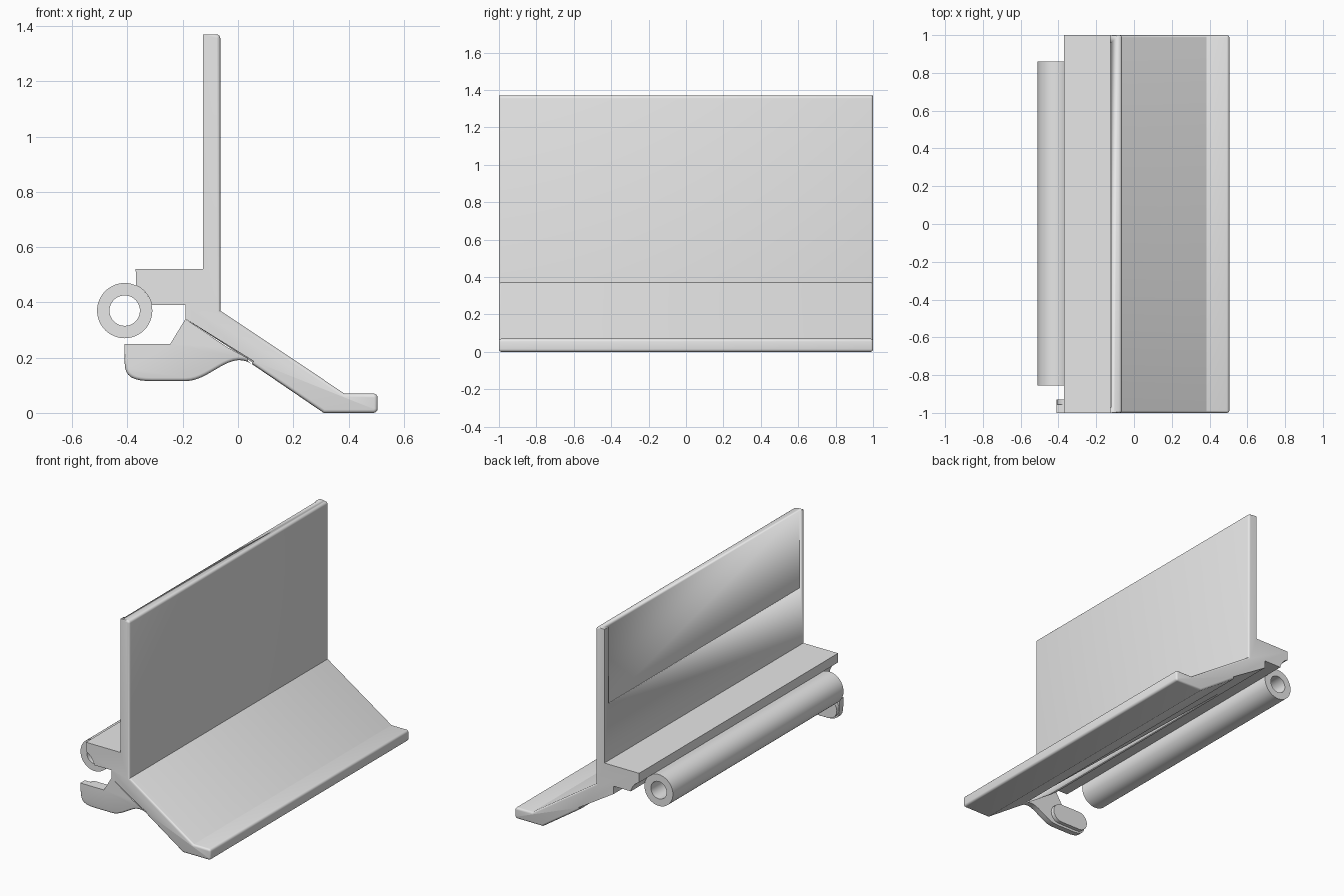
import bpy
import bmesh
import math

cube = bpy.data.objects.get("Cube")
if cube:
    bpy.data.objects.remove(cube)

grey = bpy.data.materials.new("light grey")
grey.use_nodes = True
COLOUR = (0.8, 0.8, 0.8, 1)
grey.diffuse_color = COLOUR
grey.node_tree.nodes["Principled BSDF"].inputs["Base Color"].default_value = COLOUR


def arc(cx, cz, r, a0, a1, n=5):
    """Points on an arc in the xz plane, angles in degrees."""
    out = []
    for i in range(n + 1):
        a = math.radians(a0 + (a1 - a0) * i / n)
        out.append((cx + r * math.cos(a), cz + r * math.sin(a)))
    return out


def curve(p0, p1, p2, p3, n=12):
    """Points on a Bezier curve."""
    out = []
    for i in range(n + 1):
        t = i / n
        w = ((1 - t) ** 3, 3 * t * (1 - t) ** 2, 3 * t * t * (1 - t), t ** 3)
        out.append(tuple(sum(k * p[j] for k, p in zip(w, (p0, p1, p2, p3)))
                         for j in (0, 1)))
    return out


def extrude(name, profile, y0, y1, rounded=(), back=True, radius=0.012):
    """Extrude an xz outline along y; round the end edges of the listed spans."""
    bm = bmesh.new()
    front = [bm.verts.new((x, y0, z)) for x, z in profile]
    rear = [bm.verts.new((x, y1, z)) for x, z in profile]
    n = len(profile)
    bm.faces.new(front)
    bm.faces.new(rear[::-1])
    for i in range(n):
        j = (i + 1) % n
        bm.faces.new((front[i], rear[i], rear[j], front[j]))
    bmesh.ops.recalc_face_normals(bm, faces=bm.faces)
    edges = []
    for i in rounded:
        for ring in ((front, rear) if back else (front,)):
            edges.append(bm.edges.get((ring[i], ring[(i + 1) % n])))
    if edges:
        bmesh.ops.bevel(bm, geom=edges, offset=radius, segments=3,
                        profile=0.5, affect='EDGES')
    return finish(name, bm)


def finish(name, bm):
    mesh = bpy.data.meshes.new(name)
    bm.to_mesh(mesh)
    bm.free()
    mesh.materials.append(grey)
    ob = bpy.data.objects.new(name, mesh)
    bpy.context.collection.objects.link(ob)
    bpy.ops.object.select_all(action='DESELECT')
    ob.select_set(True)
    bpy.context.view_layer.objects.active = ob
    bpy.ops.object.shade_smooth_by_angle(angle=math.radians(32))
    return ob


TUBE_X, TUBE_Z, TUBE_R = -0.41, 0.37, 0.10
JOIN = (0.05, 0.177)      # where the hook meets the sloped underside
NOTCH = (-0.19, 0.34)

# Main section: upright plate, shelf with tube seat, sloped web and foot
left_side = [(-0.126, 1.37), (-0.126, 0.52), (-0.37, 0.52)]
left_side += arc(TUBE_X, TUBE_Z, TUBE_R, 66.4, 11.5, 8)
left_side += [(-0.19, 0.39), NOTCH]
right_side = [JOIN, (0.31, 0)]
right_side += arc(0.49, 0.015, 0.015, -90, 0, 4)
right_side += arc(0.49, 0.055, 0.015, 0, 90, 4)
right_side += [(0.385, 0.07), (-0.064, 0.37)]
right_side += arc(-0.079, 1.355, 0.015, 0, 90, 4)
section = left_side + right_side
first = len(left_side)
body = extrude("bracket_body", section, -1, 1, range(first, len(section) - 1))

# Shallow recess in the upper part of the upright
bm = bmesh.new()
bmesh.ops.create_cube(bm, size=1)
for v in bm.verts:
    v.co.x = -0.126 + (0.006 if v.co.x > 0 else -0.05)
    v.co.y = 0.96 if v.co.y > 0 else -0.97
    v.co.z = 1.42 if v.co.z > 0 else 0.88
cutter = finish("recess_cutter", bm)
cutter.hide_render = True
cutter.hide_set(True)
cut = body.modifiers.new("recess", 'BOOLEAN')
cut.operation = 'DIFFERENCE'
cut.object = cutter
cut.solver = 'EXACT'
bpy.context.view_layer.objects.active = body
bpy.ops.object.modifier_apply(modifier=cut.name)
bpy.data.objects.remove(cutter)

# Hook at the front end, with a swept lower edge
under = curve((-0.41, 0.18), (-0.41, 0.13), (-0.38, 0.115), (-0.31, 0.115), 8)
under += curve((-0.19, 0.115), (-0.10, 0.115), (-0.03, 0.23), JOIN, 14)
hook = [NOTCH, (-0.245, 0.25), (-0.41, 0.25)] + under
extrude("front_hook", hook, -1, -0.955, range(3, len(hook) - 1), back=False)

# Rounded pad on the inner face of the hook
pad = arc(-0.35, 0.19, 0.06, 90, 270, 10) + arc(-0.21, 0.19, 0.06, -90, 90, 10)
extrude("hook_pad", pad, -0.956, -0.93)

# Hollow hinge tube seated under the shelf
bm = bmesh.new()
SIDES = 48
rings = []
for r, y in ((TUBE_R, -0.855), (TUBE_R, 0.86), (0.055, 0.86), (0.055, -0.855)):
    rings.append([bm.verts.new((x, y, z))
                  for x, z in arc(TUBE_X, TUBE_Z, r, 0, 360, SIDES)[:-1]])
for k in range(4):
    a, b = rings[k], rings[(k + 1) % 4]
    for i in range(SIDES):
        j = (i + 1) % SIDES
        bm.faces.new((a[i], b[i], b[j], a[j]))
bmesh.ops.recalc_face_normals(bm, faces=bm.faces)
finish("hinge_tube", bm)
